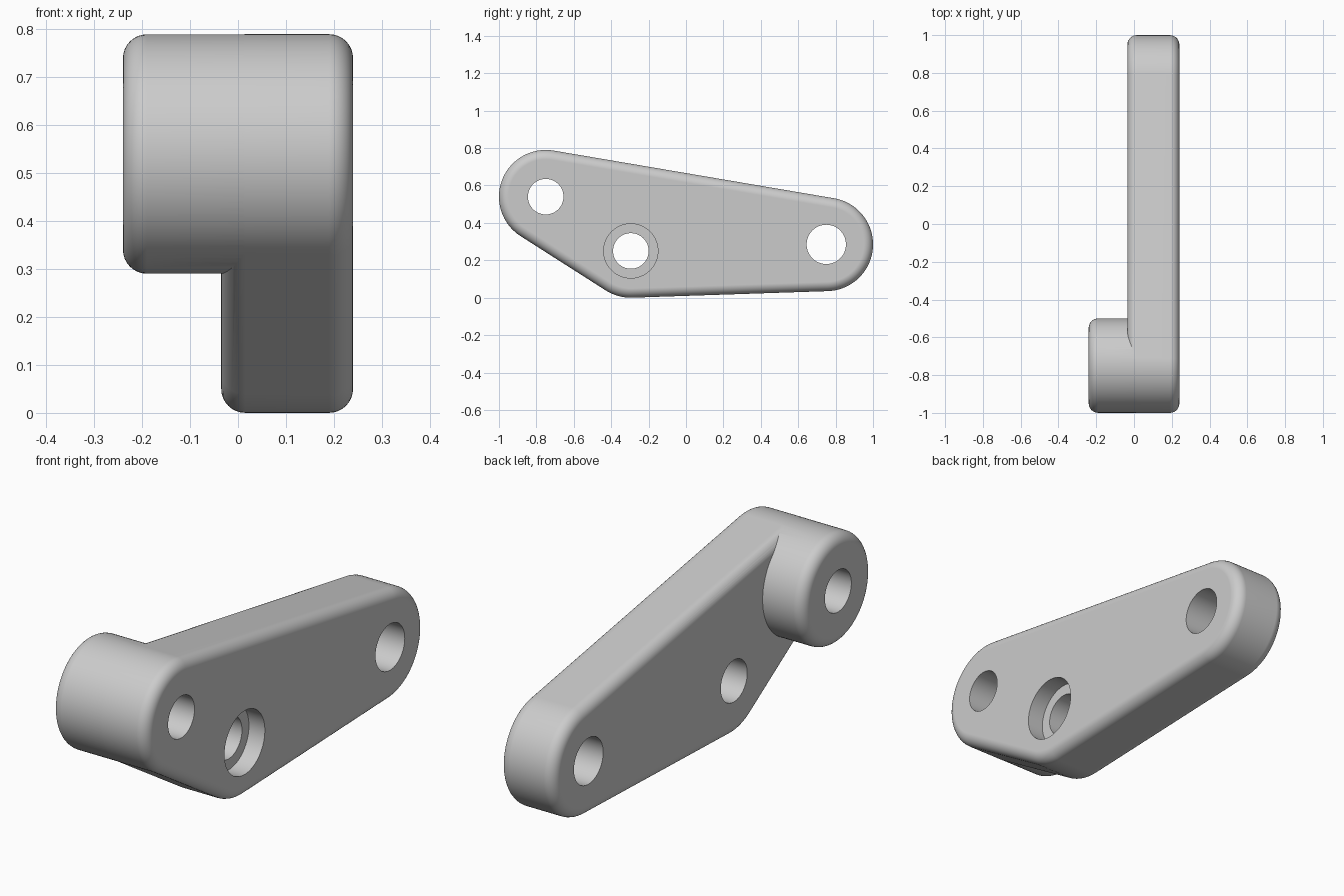
import bpy, bmesh
from math import cos, sin, pi, atan2, tau

if "Cube" in bpy.data.objects:
    bpy.data.objects.remove(bpy.data.objects["Cube"], do_unlink=True)

grey = bpy.data.materials.new("light grey")
grey.use_nodes = True
colour = (0.6, 0.6, 0.6, 1)
grey.diffuse_color = colour
grey.node_tree.nodes["Principled BSDF"].inputs["Base Color"].default_value = colour

# Pivot centres as (y, z), counter-clockwise seen from +x
LOW, REAR, FRONT = (-0.295, 0.25), (0.75, 0.285), (-0.75, 0.54)
R, FILLET = 0.25, 0.05
FACE, INNER, BOSS_END = 0.24, -0.035, -0.24


def outline(centres):
    """(centre, angle) pairs around the hull of equal circles."""
    n = len(centres)
    if n == 1:
        return [(centres[0], tau * k / 96) for k in range(96)]
    normals = []
    for i in range(n):
        a, b = centres[i], centres[(i + 1) % n]
        normals.append(atan2(b[1] - a[1], b[0] - a[0]) - pi / 2)
    points = []
    for i, c in enumerate(centres):
        start = normals[i - 1]
        sweep = (normals[i] - start) % tau
        steps = max(6, round(sweep / tau * 96))
        points += [(c, start + sweep * k / steps) for k in range(steps + 1)]
    return points


def slab(name, centres, radius, x0, x1, fillet0=0, fillet1=0):
    """Prism along x, with optional quarter-round rims at each end."""
    arc = [pi / 2 * k / 8 for k in range(9)]
    rings = [(x0 + fillet0 * (1 - sin(t)), fillet0 * (1 - cos(t)))
             for t in reversed(arc)] if fillet0 else [(x0, 0)]
    if fillet0:
        rings = [(x0 + fillet0 * (1 - cos(t)), fillet0 * (1 - sin(t))) for t in arc]
    if fillet1:
        rings += [(x1 - fillet1 * (1 - sin(t)), fillet1 * (1 - cos(t))) for t in arc]
    else:
        rings.append((x1, 0))
    points = outline(centres)
    n = len(points)
    bm = bmesh.new()
    loops = [[bm.verts.new((x, c[0] + (radius - inset) * cos(t),
                            c[1] + (radius - inset) * sin(t)))
              for c, t in points] for x, inset in rings]
    for a, b in zip(loops, loops[1:]):
        for k in range(n):
            j = (k + 1) % n
            bm.faces.new((a[k], a[j], b[j], b[k]))
    bm.faces.new(loops[0][::-1])
    bm.faces.new(loops[-1])
    bmesh.ops.recalc_face_normals(bm, faces=bm.faces)
    mesh = bpy.data.meshes.new(name)
    bm.to_mesh(mesh)
    bm.free()
    mesh.materials.append(grey)
    obj = bpy.data.objects.new(name, mesh)
    bpy.context.collection.objects.link(obj)
    return obj


def combine(target, tool, operation):
    bpy.context.view_layer.objects.active = target
    mod = target.modifiers.new(operation, "BOOLEAN")
    mod.operation, mod.object, mod.solver = operation, tool, "EXACT"
    bpy.ops.object.modifier_apply(modifier=mod.name)
    bpy.data.objects.remove(tool, do_unlink=True)


# Lever plate with the front boss merged in
lever = slab("lever_arm", [LOW, REAR, FRONT], R, INNER, FACE, FILLET, FILLET)
combine(lever, slab("boss", [FRONT], R - 0.0004, BOSS_END, 0.1, FILLET), "UNION")

# Pivot holes and the counterbore
for centre, radius, start in ((FRONT, 0.095, -1), (LOW, 0.095, -1),
                              (REAR, 0.105, -1), (LOW, 0.145, FACE - 0.08)):
    combine(lever, slab("hole_cutter", [centre], radius, start, 1), "DIFFERENCE")

# Smooth rounds with crisp hole edges
bpy.ops.object.select_all(action="DESELECT")
lever.select_set(True)
bpy.context.view_layer.objects.active = lever
bpy.ops.object.shade_smooth_by_angle(angle=pi / 6)
weighted = lever.modifiers.new("face weighted normals", "WEIGHTED_NORMAL")
weighted.keep_sharp = True
